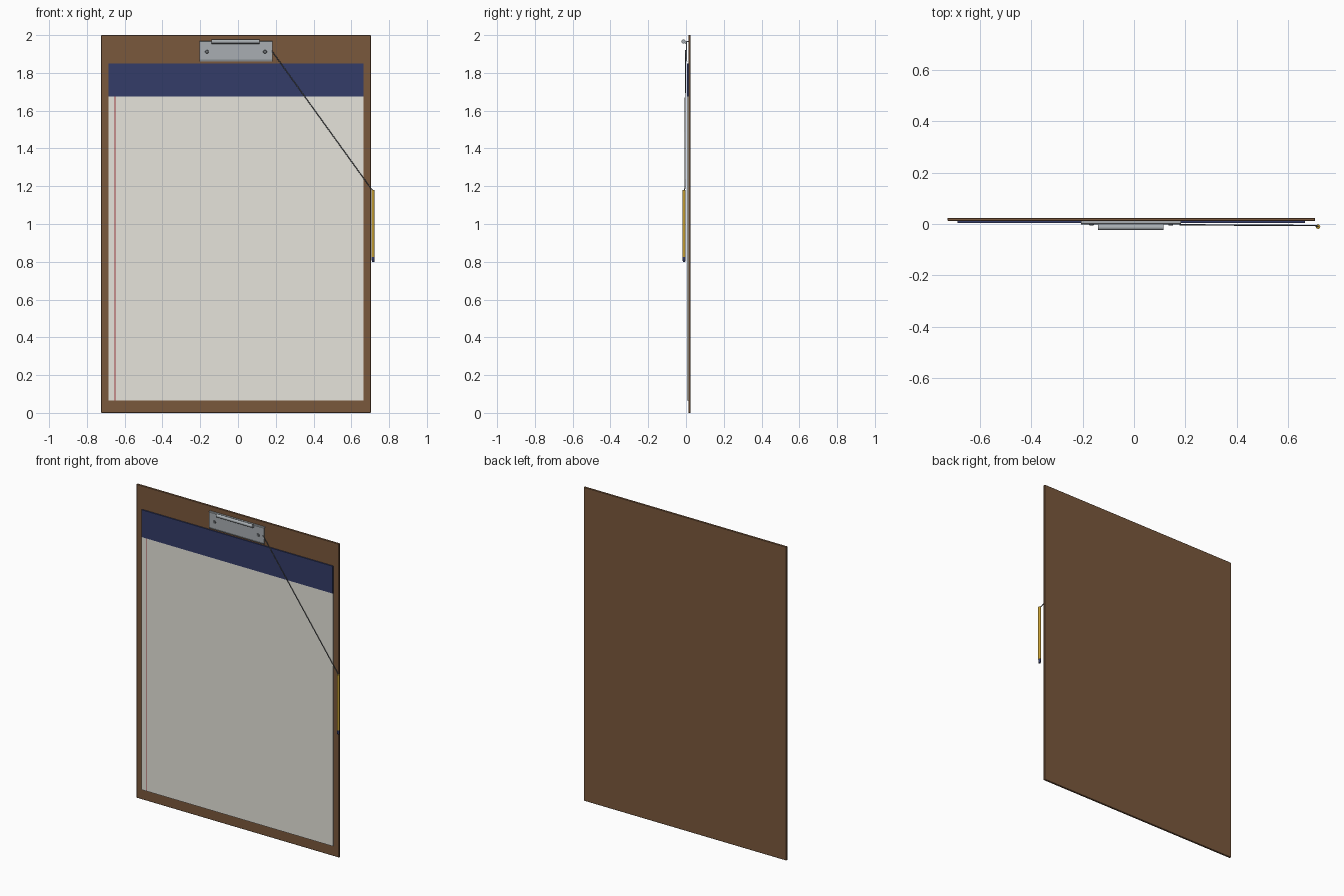
import bpy
import bmesh
from mathutils import Vector

cube = bpy.data.objects.get("Cube")
if cube:
    bpy.data.objects.remove(cube, do_unlink=True)


def material(name, rgb):
    """Flat material from 8-bit display colour."""
    lin = [((c / 255 + 0.055) / 1.055) ** 2.4 for c in rgb] + [1]
    m = bpy.data.materials.new(name)
    m.use_nodes = True
    m.diffuse_color = lin
    m.node_tree.nodes["Principled BSDF"].inputs["Base Color"].default_value = lin
    return m


brown = material("board brown", (122, 88, 60))
cream = material("paper cream", (230, 228, 219))
navy = material("navy", (51, 60, 104))
red = material("margin red", (165, 60, 65))
steel = material("steel", (168, 174, 178))
dark = material("dark steel", (115, 119, 123))
gold = material("pencil gold", (196, 158, 52))


def finish(name, bm, mat, smooth=False):
    bmesh.ops.recalc_face_normals(bm, faces=bm.faces)
    mesh = bpy.data.meshes.new(name)
    bm.to_mesh(mesh)
    bm.free()
    ob = bpy.data.objects.new(name, mesh)
    bpy.context.collection.objects.link(ob)
    mesh.materials.append(mat)
    if smooth:
        bpy.ops.object.select_all(action="DESELECT")
        ob.select_set(True)
        bpy.context.view_layer.objects.active = ob
        bpy.ops.object.shade_smooth_by_angle()
    return ob


def box(name, x, y, z, mat, bevel=0):
    bm = bmesh.new()
    bmesh.ops.create_cube(bm, size=1)
    for v in bm.verts:
        v.co = [lo + (c + 0.5) * (hi - lo) for c, (lo, hi) in zip(v.co, (x, y, z))]
    if bevel:
        bmesh.ops.bevel(bm, geom=bm.edges[:], offset=bevel, segments=1, affect="EDGES")
    return finish(name, bm, mat)


def rod(name, a, b, r, mat, sides=16, r2=None):
    """Round bar between two points."""
    a, b = Vector(a), Vector(b)
    bm = bmesh.new()
    bmesh.ops.create_cone(bm, cap_ends=True, segments=sides, radius1=r,
                          radius2=r if r2 is None else r2, depth=(b - a).length)
    turn = (b - a).to_track_quat("Z", "Y")
    for v in bm.verts:
        v.co = turn @ v.co + (a + b) / 2
    return finish(name, bm, mat, True)


def extrude_x(name, profile, x0, x1, mat):
    """Sweep a closed (y, z) outline along x."""
    bm = bmesh.new()
    face = bm.faces.new([bm.verts.new((x0, y, z)) for y, z in profile])
    new = bmesh.ops.extrude_face_region(bm, geom=[face])["geom"]
    bmesh.ops.translate(bm, vec=(x1 - x0, 0, 0),
                        verts=[g for g in new if isinstance(g, bmesh.types.BMVert)])
    return finish(name, bm, mat)


# Backing board
box("board", (-0.724, 0.704), (0.012, 0.024), (0, 2), brown, 0.002)

# Paper pad with bound header and margin line
box("paper_pad", (-0.685, 0.665), (0.005, 0.012), (0.065, 1.676), cream)
box("pad_header", (-0.685, 0.665), (0.0045, 0.012), (1.676, 1.85), navy)
box("margin_line", (-0.6535, -0.6485), (0.0045, 0.0055), (0.065, 1.676), red)

# Clip plate, bent back against the board at top and bottom
extrude_x("clip_plate", [(0.012, 1.97), (0.002, 1.97), (-0.001, 1.966), (-0.001, 1.872),
                         (0.004, 1.86), (0.007, 1.86), (0.004, 1.874), (0.004, 1.964),
                         (0.012, 1.964)], -0.205, 0.183, steel)

# Lever tongue with a rolled lip
extrude_x("clip_lever", [(0.002, 1.968), (-0.014, 1.977), (-0.014, 1.968),
                         (-0.001, 1.953)], -0.14, 0.115, steel)
rod("lever_lip", (-0.14, -0.0135, 1.966), (0.115, -0.0135, 1.966), 0.0105, steel)

# Rivets
for side, x in (("right", -0.165), ("left", 0.143)):
    rod("rivet_" + side, (x, 0.002, 1.912), (x, -0.006, 1.912), 0.011, dark, 16, 0.008)

# Cord from clip to pencil
knot, edge, top = (0.178, -0.003, 1.918), (0.704, -0.006, 1.188), (0.715, -0.0105, 1.178)
rod("cord", knot, edge, 0.0026, dark, 8)
rod("cord_end", edge, top, 0.0026, dark, 8)

# Pencil with navy tip
rod("pencil", (0.715, -0.0105, 0.825), (0.715, -0.0105, 1.18), 0.0085, gold, 16)
rod("pencil_tip", (0.715, -0.0105, 0.8), (0.715, -0.0105, 0.825), 0.0065, navy, 16, 0.008)
